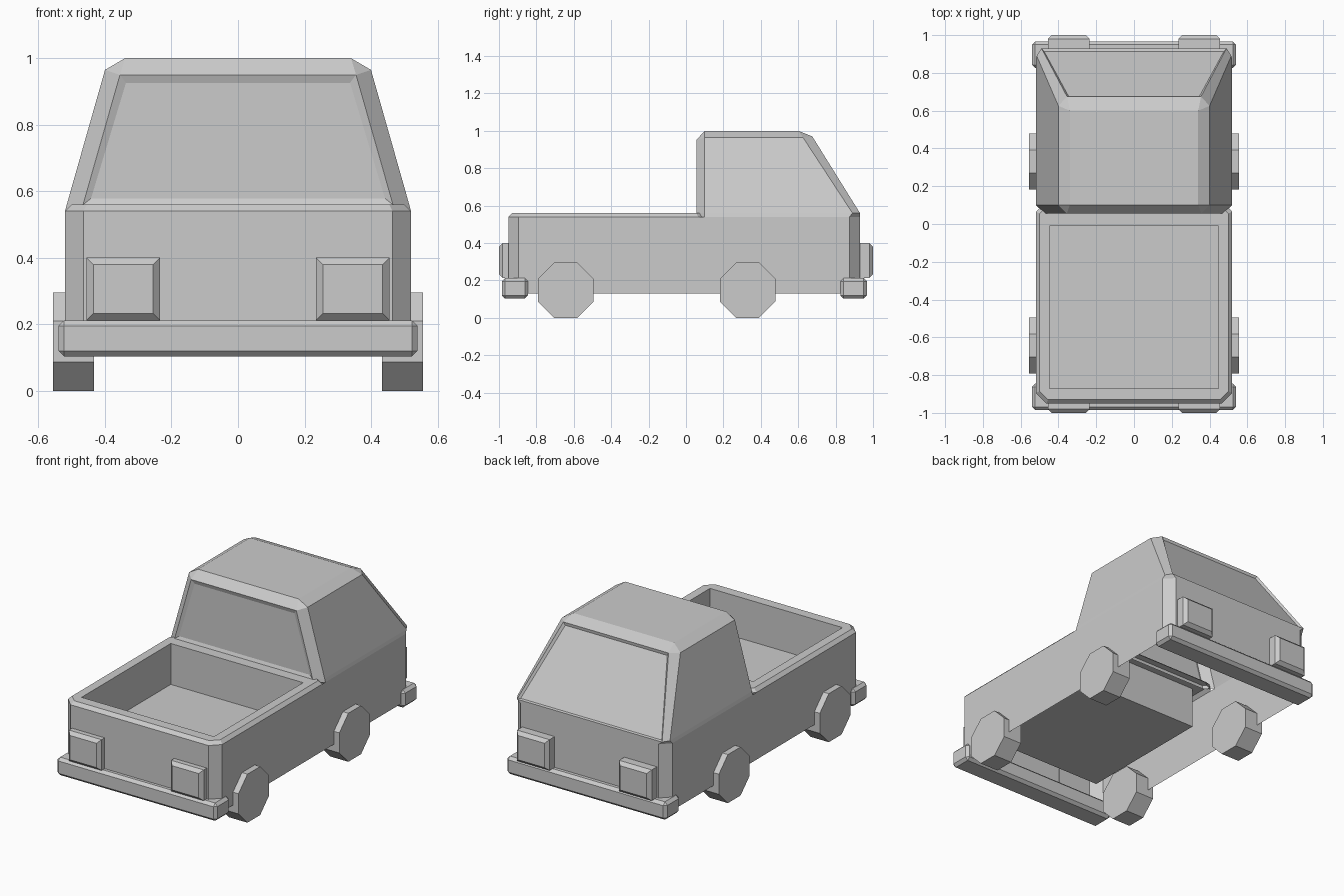
import bpy, bmesh, math
from mathutils import Matrix

if "Cube" in bpy.data.objects:
    bpy.data.objects.remove(bpy.data.objects["Cube"])


def finish(bm, name):
    mesh = bpy.data.meshes.new(name)
    bmesh.ops.remove_doubles(bm, verts=bm.verts, dist=0.0005)
    bm.to_mesh(mesh)
    bm.free()
    obj = bpy.data.objects.new(name, mesh)
    bpy.context.collection.objects.link(obj)
    return obj


def ring(half):
    """Mirror the +x half (ordered from -y to +y) into a closed loop."""
    return half + [(-x, y, z) for x, y, z in reversed(half)]


def octagon(x, y0, y1, c, z):
    return ring([(x - c, y0, z), (x, y0 + c, z), (x, y1 - c, z), (x - c, y1, z)])


def loft(name, loops, cap=False, windows=()):
    bm = bmesh.new()
    rows = [[bm.verts.new(p) for p in lp] for lp in loops]
    n = len(loops[0])
    grid = {}
    for r, (a, b) in enumerate(zip(rows, rows[1:])):
        for i in range(n):
            j = (i + 1) % n
            grid[r, i] = bm.faces.new((a[i], a[j], b[j], b[i]))
    if cap:
        bm.faces.new(rows[-1])
    bm.normal_update()
    # recessed panes: (band, side, border, depth)
    for band, side, border, depth in windows:
        bmesh.ops.inset_individual(bm, faces=[grid[band, side]],
                                   thickness=border, depth=-depth)
    return finish(bm, name)


def block(name, x0, x1, y0, y1, z0, z1, bevel, face_y=None):
    """Bevelled box; with face_y only the edges around that y face are bevelled."""
    bm = bmesh.new()
    bmesh.ops.create_cube(bm, size=1)
    for v in bm.verts:
        v.co = ((x0 + x1) / 2 + v.co.x * (x1 - x0),
                (y0 + y1) / 2 + v.co.y * (y1 - y0),
                (z0 + z1) / 2 + v.co.z * (z1 - z0))
    edges = [e for e in bm.edges if face_y is None
             or all(abs(v.co.y - face_y) < 1e-4 for v in e.verts)]
    bmesh.ops.bevel(bm, geom=edges, offset=bevel, segments=1,
                    affect='EDGES', profile=0.5)
    return finish(bm, name)


# Lower body shell, open underneath
loft("body_shell", [octagon(0.52, -0.95, 0.93, 0.055, 0.13),
                    octagon(0.52, -0.95, 0.93, 0.055, 0.54)])

# Cargo bed: chamfered rim, inner walls and floor
loft("cargo_bed", [octagon(0.52, -0.95, 0.12, 0.055, 0.54),
                   octagon(0.50, -0.93, 0.10, 0.045, 0.56),
                   octagon(0.447, -0.87, -0.01, 0, 0.56),
                   octagon(0.447, -0.87, -0.01, 0, 0.31)], cap=True)

# Cab with windscreen (side 3) and rear window (side 7)
loft("cab", [
    ring([(0.47, 0.055, 0.54), (0.52, 0.10, 0.54), (0.52, 0.875, 0.54), (0.465, 0.93, 0.54)]),
    ring([(0.466, 0.055, 0.56), (0.515, 0.10, 0.56), (0.515, 0.89, 0.56), (0.49, 0.93, 0.56)]),
    ring([(0.355, 0.055, 0.95), (0.40, 0.10, 0.965), (0.40, 0.625, 0.965), (0.355, 0.675, 0.97)]),
    ring([(0.34, 0.10, 1.0), (0.34, 0.10, 1.0), (0.34, 0.60, 1.0), (0.34, 0.60, 1.0)]),
], cap=True, windows=[(1, 3, 0.018, 0.012), (1, 7, 0.03, 0.008)])

# Bumpers
block("tail_bumper", -0.54, 0.54, -0.985, -0.845, 0.103, 0.212, 0.017)
block("nose_bumper", -0.54, 0.54, 0.825, 0.967, 0.103, 0.212, 0.017)

for side, s in (("right", 1), ("left", -1)):
    # Lamps
    xa, xb = sorted((s * 0.235, s * 0.455))
    block(side + "_tail_lamp", xa, xb, -1.0, -0.945, 0.212, 0.40, 0.02, -1.0)
    block(side + "_head_lamp", xa, xb, 0.925, 1.0, 0.212, 0.40, 0.02, 1.0)
    # Eight-sided wheels, a flat resting on the ground
    for end, y in (("bed", -0.643), ("cab", 0.33)):
        bm = bmesh.new()
        radius = 0.148 / math.cos(math.pi / 8)
        bmesh.ops.create_cone(bm, cap_ends=True, segments=8, radius1=radius,
                              radius2=radius, depth=0.124)
        # put one vertex at 22.5 degrees, then lay the axle along x
        v = bm.verts[:][0].co
        turn = math.pi / 8 - math.atan2(v.y, v.x)
        bm.transform(Matrix.Translation((s * 0.495, y, 0.148))
                     @ Matrix.Rotation(math.pi / 2, 4, 'Y')
                     @ Matrix.Rotation(turn, 4, 'Z'))
        finish(bm, f"{side}_{end}_wheel")
